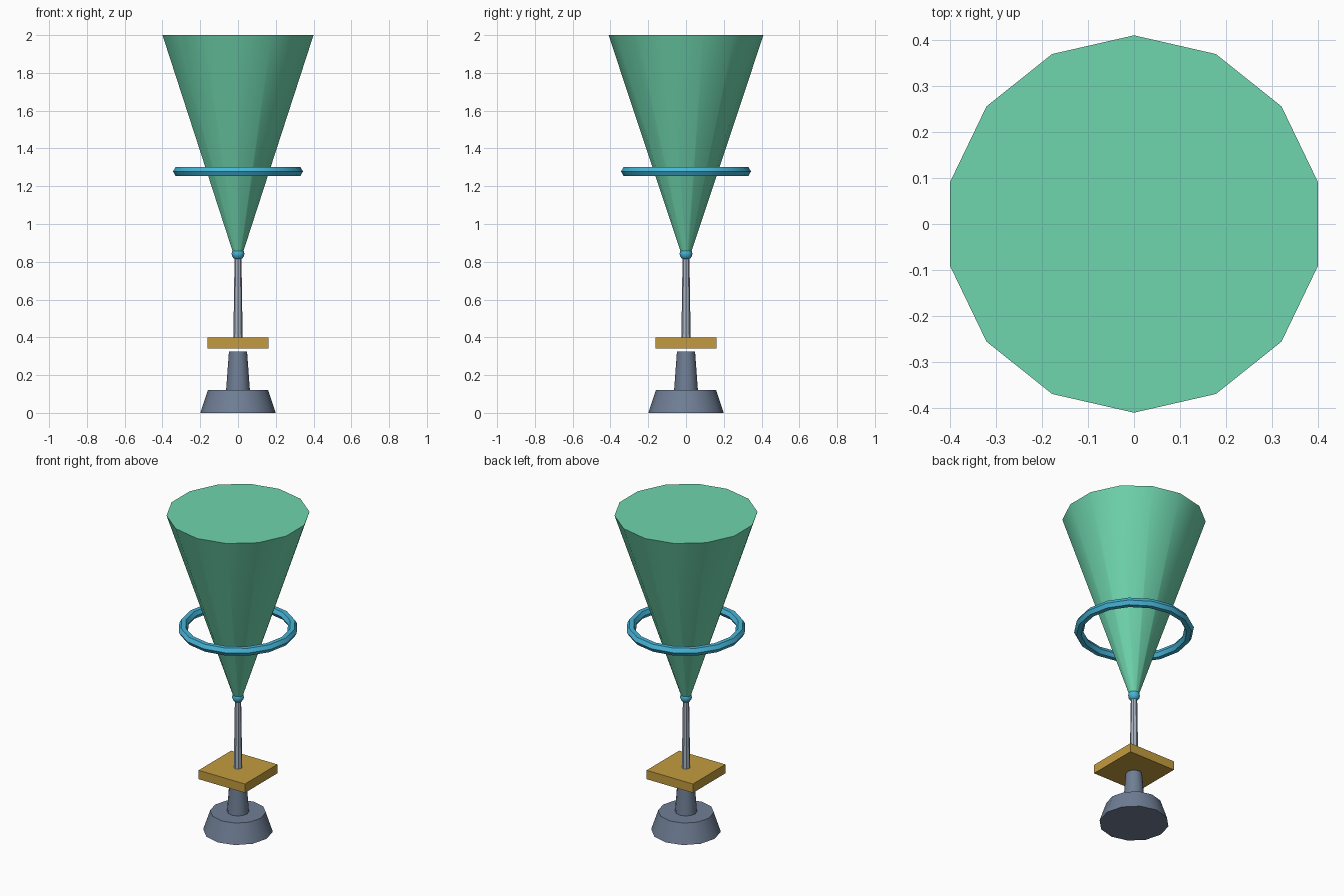
import bpy
import math

cube = bpy.data.objects.get("Cube")
if cube:
    bpy.data.objects.remove(cube, do_unlink=True)


def material(name, color):
    mat = bpy.data.materials.new(name)
    mat.use_nodes = True
    mat.diffuse_color = (*color, 1)
    mat.node_tree.nodes["Principled BSDF"].inputs["Base Color"].default_value = (*color, 1)
    return mat


green = material("mint_green", (0.156, 0.66, 0.42))
slate = material("slate_grey", (0.16, 0.21, 0.30))
brass = material("brass", (0.54, 0.33, 0.05))
blue = material("sky_blue", (0.06, 0.46, 0.68))
steel = material("pale_steel", (0.40, 0.46, 0.54))


def finish(name, mat, smooth=True):
    """Name, colour and shade the part that was just added."""
    part = bpy.context.object
    part.name = name
    part.data.materials.append(mat)
    if smooth:
        bpy.ops.object.shade_smooth_by_angle(angle=math.radians(30.5))
    return part


def frustum(name, mat, sides, r_bottom, r_top, z_bottom, z_top):
    bpy.ops.mesh.primitive_cone_add(
        vertices=sides, radius1=r_bottom, radius2=r_top,
        depth=z_top - z_bottom, location=(0, 0, (z_bottom + z_top) / 2))
    return finish(name, mat)


# Foot and its tapered pedestal
frustum("base", slate, 12, 0.2, 0.16, 0, 0.12)
frustum("pedestal", slate, 12, 0.063, 0.048, 0.12, 0.325)

# Square plate floating just above the pedestal
bpy.ops.mesh.primitive_cube_add(size=1, location=(0, 0, 0.37))
bpy.context.object.scale = (0.324, 0.324, 0.056)
bpy.ops.object.transform_apply(location=False, rotation=False, scale=True)
finish("square_plate", brass, smooth=False)

# Slim rod with a bead at its tip
frustum("rod", steel, 8, 0.025, 0.018, 0.37, 0.84)
bpy.ops.mesh.primitive_uv_sphere_add(
    segments=12, ring_count=8, radius=0.034, location=(0, 0, 0.843))
finish("tip_bead", blue)

# Wide cone opening upwards, circled by a ring
frustum("upper_cone", green, 14, 0.024, 0.41, 0.84, 2)
bpy.ops.mesh.primitive_torus_add(
    major_segments=16, minor_segments=6, major_radius=0.317,
    minor_radius=0.027, location=(0, 0, 1.278))
finish("floating_ring", blue)
